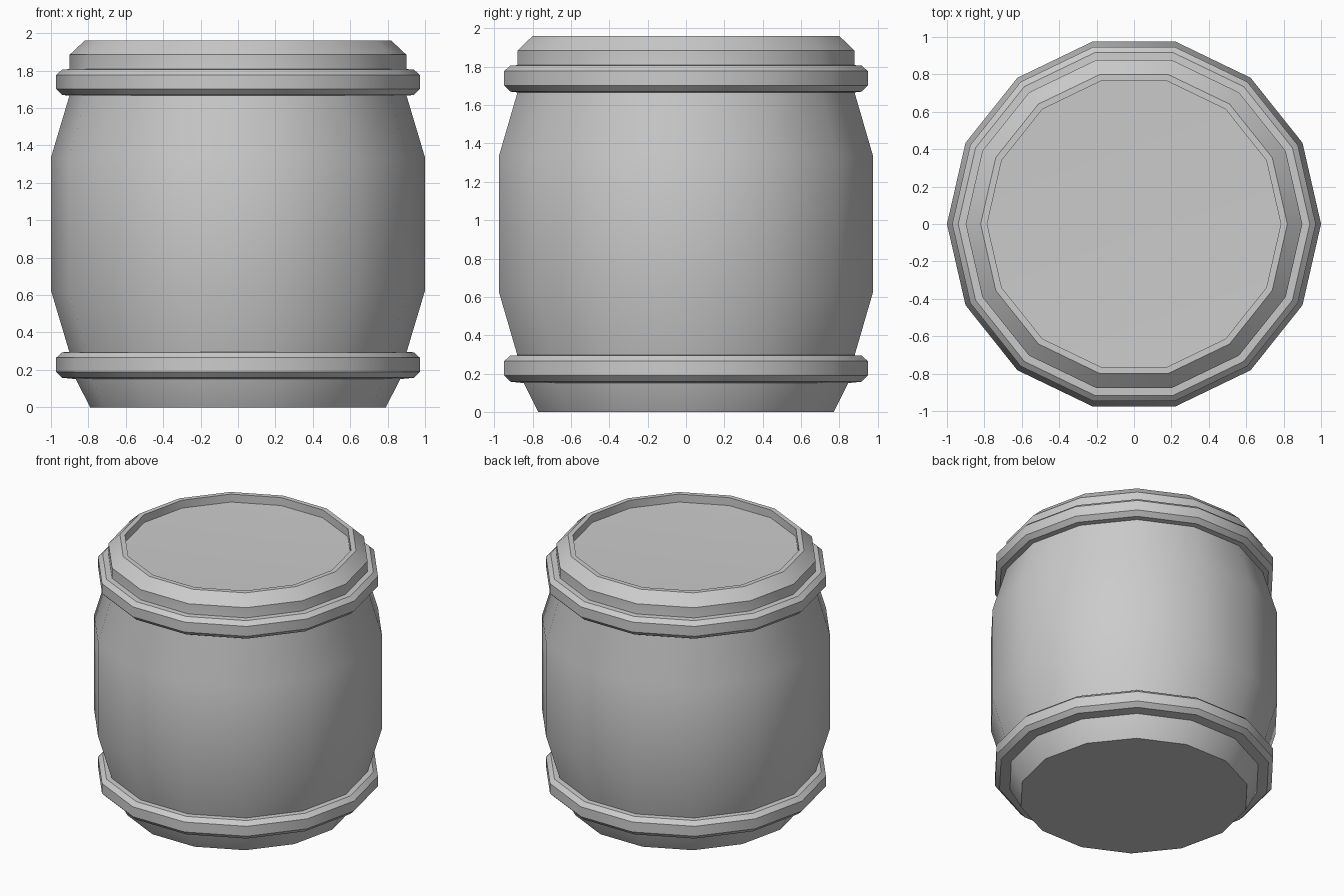
import bpy, bmesh, math

if "Cube" in bpy.data.objects:
    bpy.data.objects.remove(bpy.data.objects["Cube"])

SIDES = 14


def lathe(name, profile, closed=False):
    """Revolve (radius, z) points around z; radius 0 makes a fan centre."""
    bm = bmesh.new()
    rings = []
    for r, z in profile:
        if r == 0:
            rings.append([bm.verts.new((0, 0, z))] * SIDES)
        else:
            rings.append([bm.verts.new((r * math.cos(2 * math.pi * i / SIDES),
                                        r * math.sin(2 * math.pi * i / SIDES), z))
                          for i in range(SIDES)])
    pairs = list(zip(rings, rings[1:]))
    if closed:
        pairs.append((rings[-1], rings[0]))
    for a, b in pairs:
        for i in range(SIDES):
            j = (i + 1) % SIDES
            bm.faces.new(dict.fromkeys((a[i], a[j], b[j], b[i])))
    bmesh.ops.recalc_face_normals(bm, faces=bm.faces)
    mesh = bpy.data.meshes.new(name)
    bm.to_mesh(mesh)
    bm.free()
    obj = bpy.data.objects.new(name, mesh)
    bpy.context.collection.objects.link(obj)
    bpy.ops.object.select_all(action='DESELECT')
    obj.select_set(True)
    bpy.context.view_layer.objects.active = obj
    bpy.ops.object.shade_smooth_by_angle(angle=math.radians(30))
    return obj


# Bulging barrel with chamfered rim and recessed lid
lathe("barrel_body", [(0, 0), (0.79, 0), (0.87, 0.155), (0.90, 0.29),
                      (1.0, 0.625), (1.0, 1.335), (0.90, 1.67), (0.90, 1.885),
                      (0.82, 1.96), (0.785, 1.96), (0.785, 1.90), (0, 1.88)])

# Two bevelled hoops
for name, z in (("lower_hoop", 0.0), ("upper_hoop", 1.512)):
    lathe(name, [(0.86, z + 0.15), (0.94, z + 0.158), (0.972, z + 0.19),
                 (0.972, z + 0.265), (0.94, z + 0.294), (0.86, z + 0.298)], closed=True)
